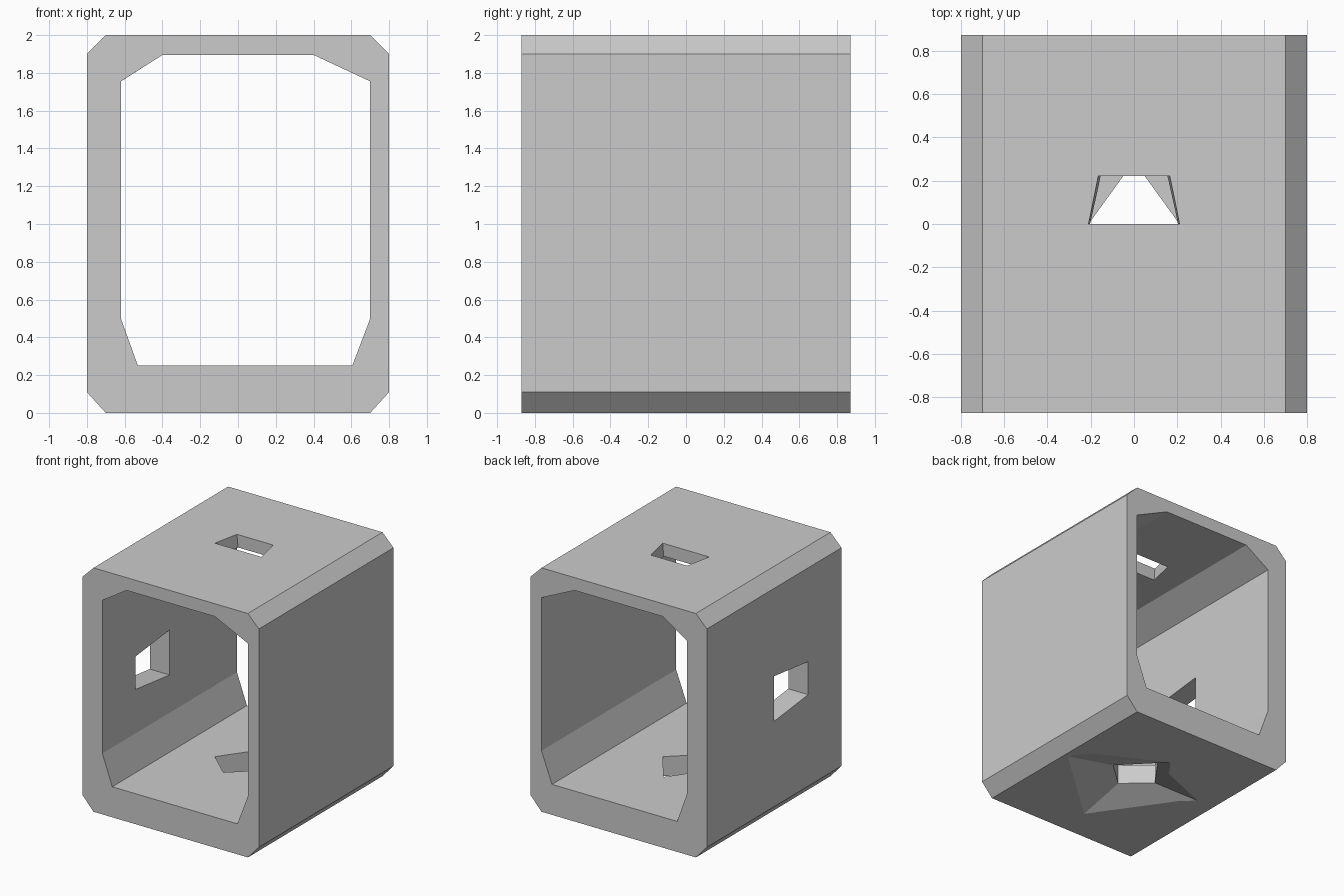
import bpy, bmesh

if "Cube" in bpy.data.objects:
    bpy.data.objects.remove(bpy.data.objects["Cube"])


def loft(name, rings):
    """Closed solid skinned through rings of matching 3D points."""
    bm = bmesh.new()
    loops = [[bm.verts.new(p) for p in ring] for ring in rings]
    n = len(loops[0])
    for a, b in zip(loops, loops[1:]):
        for i in range(n):
            j = (i + 1) % n
            bm.faces.new((a[i], a[j], b[j], b[i]))
    bm.faces.new(loops[0])
    bm.faces.new(loops[-1])
    bmesh.ops.recalc_face_normals(bm, faces=bm.faces)
    mesh = bpy.data.meshes.new(name)
    bm.to_mesh(mesh)
    bm.free()
    obj = bpy.data.objects.new(name, mesh)
    bpy.context.collection.objects.link(obj)
    return obj


def cut(target, cutter):
    cutter.hide_render = True
    cutter.hide_set(True)
    mod = target.modifiers.new(cutter.name, 'BOOLEAN')
    mod.operation = 'DIFFERENCE'
    mod.solver = 'EXACT'
    mod.object = cutter


def along_y(profile, half):
    return [[(x, y, z) for x, z in profile] for y in (-half, half)]


def at_z(outline, z):
    return [(x, y, z) for x, y in outline]


# Chamfered outer block
outer = [(-.7, 0), (.7, 0), (.8, .11), (.8, 1.9),
         (.7, 2), (-.7, 2), (-.8, 1.9), (-.8, .11)]
shell = loft("tunnel_shell", along_y(outer, .872))

# Through passage, with a thicker left wall
inner = [(-.53, .25), (.605, .25), (.7, .5), (.7, 1.755),
         (.4, 1.895), (-.4, 1.895), (-.62, 1.755), (-.62, .5)]
cut(shell, loft("passage_cutter", along_y(inner, 1.1)))

# Roof opening, narrowing slightly downwards
roof_top = [(-.212, 0), (.212, 0), (.167, .222), (-.167, .222)]
roof_low = [(-.2, 0), (.2, 0), (.15, .222), (-.15, .222)]
cut(shell, loft("roof_cutter", [at_z(roof_low, 1.85), at_z(roof_top, 2.02)]))

# Left wall opening
side = [(0, .81), (0, 1.18), (-.44, 1.13), (-.44, .86)]
cut(shell, loft("wall_cutter", [[(x, y, z) for y, z in side] for x in (-.9, -.5)]))

# Diamond floor opening flaring into a shallow recess underneath
rim = [(.21, 0), (0, .29), (-.21, 0), (0, -.19)]
flare = [(.67, 0), (0, .44), (-.54, .12), (0, -.6)]
below = [(2 * f[0] - r[0], 2 * f[1] - r[1]) for f, r in zip(flare, rim)]
cut(shell, loft("floor_cutter", [at_z(below, -.09), at_z(rim, .09), at_z(rim, .35)]))
